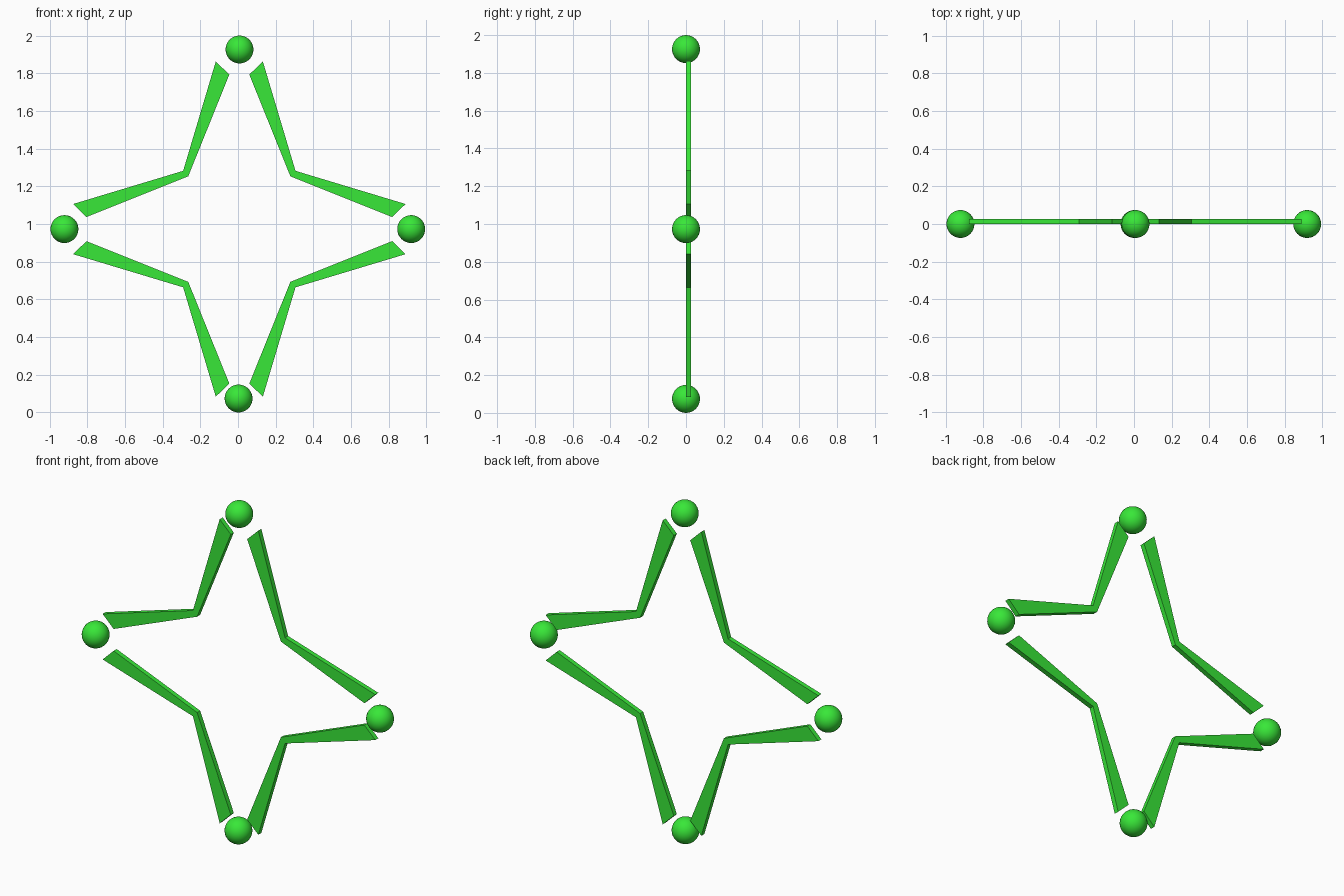
import bpy
import bmesh

if "Cube" in bpy.data.objects:
    bpy.data.objects.remove(bpy.data.objects["Cube"])

CX, CZ = 0.007, 0.973          # centre of the star outline
Y0, Y1 = -0.001, 0.027         # front and back of the flat bars
RADIUS = 0.074

green = bpy.data.materials.new("green")
green.diffuse_color = (0.04, 0.8, 0.04, 1)
green.use_nodes = True
green.node_tree.nodes["Principled BSDF"].inputs["Base Color"].default_value = green.diffuse_color

# One bent, flaring bar of the star (upper right quarter, about the centre)
PROFILE = [(0.125, 0.889), (0.298, 0.309), (0.882, 0.133),
           (0.811, 0.064), (0.271, 0.280), (0.053, 0.820)]


def bent_bar(name, sx, sz):
    bm = bmesh.new()
    verts = [bm.verts.new((CX + sx * x, Y0, CZ + sz * z)) for x, z in PROFILE]
    # two quads per side, meeting at the elbow
    faces = [bm.faces.new([verts[i] for i in q]) for q in ((0, 1, 4, 5), (1, 2, 3, 4))]
    ext = bmesh.ops.extrude_face_region(bm, geom=faces, use_keep_orig=True)["geom"]
    moved = [v for v in ext if isinstance(v, bmesh.types.BMVert)]
    bmesh.ops.translate(bm, verts=moved, vec=(0, Y1 - Y0, 0))
    bmesh.ops.recalc_face_normals(bm, faces=bm.faces[:])
    mesh = bpy.data.meshes.new(name)
    bm.to_mesh(mesh)
    bm.free()
    obj = bpy.data.objects.new(name, mesh)
    bpy.context.collection.objects.link(obj)
    mesh.materials.append(green)


def tip_ball(name, x, z):
    bpy.ops.mesh.primitive_uv_sphere_add(segments=32, ring_count=16,
                                         radius=RADIUS, location=(x, 0, z))
    obj = bpy.context.object
    obj.name = name
    obj.data.materials.append(green)
    bpy.ops.object.shade_smooth()


# Four bars of the star
for vertical, sz in (("upper", 1), ("lower", -1)):
    for side, sx in (("right", 1), ("left", -1)):
        bent_bar(f"{vertical}_{side}_bar", sx, sz)

# Balls floating at the four points
tip_ball("top_ball", 0.008, 1.926)
tip_ball("bottom_ball", 0.003, RADIUS)
tip_ball("left_ball", -0.921, CZ)
tip_ball("right_ball", 0.919, CZ)
